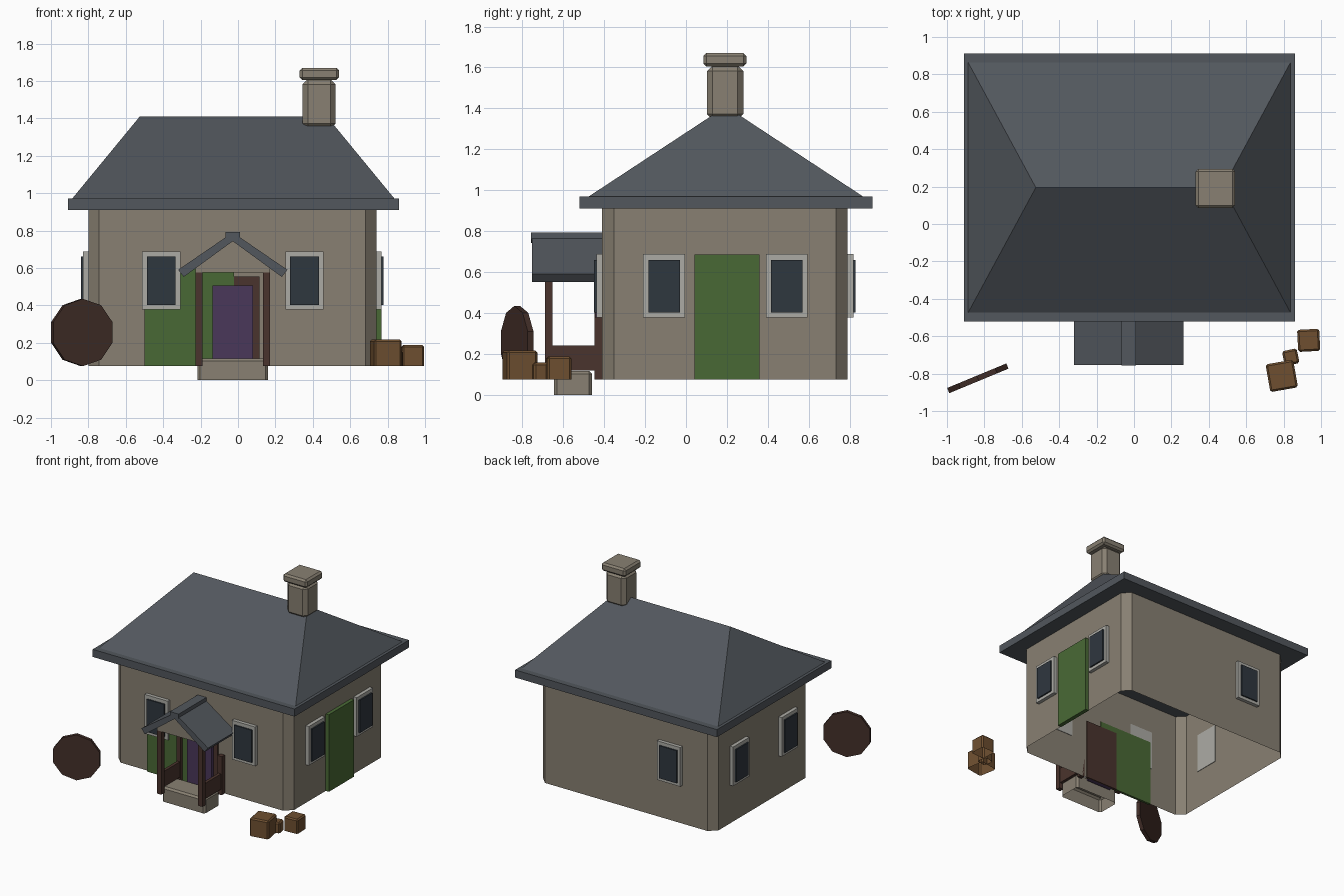
import bpy, bmesh, math
from mathutils import Matrix, Vector

if "Cube" in bpy.data.objects:
    bpy.data.objects.remove(bpy.data.objects["Cube"])


def material(name, r, g, b):
    def lin(c):
        c /= 255
        return c / 12.92 if c <= 0.04045 else ((c + 0.055) / 1.055) ** 2.4
    m = bpy.data.materials.new(name)
    m.diffuse_color = (lin(r), lin(g), lin(b), 1)
    m.use_nodes = True
    m.node_tree.nodes["Principled BSDF"].inputs["Base Color"].default_value = m.diffuse_color
    return m


STONE = material("stone", 136, 128, 114)
SLATE = material("slate", 82, 87, 93)
GREEN = material("green", 73, 105, 53)
TIMBER = material("timber", 74, 52, 45)
PURPLE = material("purple", 74, 55, 90)
GLASS = material("glass", 47, 55, 63)
TRIM = material("pale_trim", 172, 171, 165)
CRATE = material("crate_wood", 110, 79, 48)
DARK = material("dark_wood", 66, 46, 40)


def finish(name, bm, mat):
    bmesh.ops.recalc_face_normals(bm, faces=bm.faces)
    me = bpy.data.meshes.new(name)
    bm.to_mesh(me)
    bm.free()
    me.materials.append(mat)
    ob = bpy.data.objects.new(name, me)
    bpy.context.collection.objects.link(ob)
    return ob


def box(name, x, y, z, mat, bevel=0, turn=0, open_bottom=False):
    """Box from (min, max) pairs, with optional chamfer and turn about its own z."""
    bm = bmesh.new()
    size = [b - a for a, b in (x, y, z)]
    bmesh.ops.create_cube(bm, size=1, matrix=Matrix.Diagonal((*size, 1)))
    if open_bottom:
        bm.normal_update()
        bmesh.ops.delete(bm, geom=[f for f in bm.faces if f.normal.z < -0.9],
                         context='FACES_ONLY')
    if bevel:
        edges = [e for e in bm.edges if not e.is_boundary]
        bmesh.ops.bevel(bm, geom=edges, offset=bevel, segments=1,
                        affect='EDGES', profile=0.5)
    centre = Vector([(a + b) / 2 for a, b in (x, y, z)])
    bm.transform(Matrix.Translation(centre) @ Matrix.Rotation(math.radians(turn), 4, 'Z'))
    return finish(name, bm, mat)


def prism(name, points, y, mat):
    """Extrude an (x, z) profile along y."""
    bm = bmesh.new()
    face = bm.faces.new([bm.verts.new((px, y[0], pz)) for px, pz in points])
    ext = bmesh.ops.extrude_face_region(bm, geom=[face])["geom"]
    bmesh.ops.translate(bm, vec=(0, y[1] - y[0], 0),
                        verts=[v for v in ext if isinstance(v, bmesh.types.BMVert)])
    return finish(name, bm, mat)


X0, X1, Y0, Y1, BASE, EAVE = -0.80, 0.74, -0.41, 0.79, 0.075, 0.915

# Walls: open shell with chamfered corners
c = 0.057
plan = [(X0 + c, Y0), (X1 - c, Y0), (X1, Y0 + c), (X1, Y1 - c),
        (X1 - c, Y1), (X0 + c, Y1), (X0, Y1 - c), (X0, Y0 + c)]
bm = bmesh.new()
low = [bm.verts.new((px, py, BASE)) for px, py in plan]
high = [bm.verts.new((px, py, EAVE)) for px, py in plan]
for i in range(8):
    j = (i + 1) % 8
    bm.faces.new((low[i], low[j], high[j], high[i]))
finish("walls", bm, STONE)

# Roof: eave slab and hipped top
box("eave_slab", (-0.91, 0.86), (-0.52, 0.912), (0.91, 0.97), SLATE)
bm = bmesh.new()
a, b, d, e = [bm.verts.new((px, py, 0.969)) for px, py in
              ((-0.888, -0.476), (0.838, -0.476), (0.838, 0.866), (-0.888, 0.866))]
r0, r1 = bm.verts.new((-0.525, 0.195, 1.41)), bm.verts.new((0.475, 0.195, 1.41))
for f in ((a, b, r1, r0), (b, d, r1), (d, e, r0, r1), (e, a, r0), (e, d, b, a)):
    bm.faces.new(f)
finish("hip_roof", bm, SLATE)

# Chimney
box("chimney_stack", (0.345, 0.522), (0.102, 0.28), (1.345, 1.61), STONE, 0.028)
box("chimney_cap", (0.33, 0.54), (0.085, 0.295), (1.605, 1.67), STONE, 0.014)

# Windows: pale frame plate with proud glass; side is the wall they sit on
def window(side, centre):
    for part, half, z, out, mat in (("frame", 0.102, (0.378, 0.688), 0.028, TRIM),
                                    ("glass", 0.077, (0.402, 0.66), 0.039, GLASS)):
        span = (centre - half, centre + half)
        inset = 0.004 if part == "frame" else -0.01
        name = f"{side}_window_{part}"
        if side == "front":
            box(name, span, (Y0 - out, Y0 + inset), z, mat)
        elif side == "back":
            box(name, span, (Y1 - inset, Y1 + out), z, mat)
        elif side == "left":
            box(name, (X0 - out, X0 + inset), span, z, mat)
        else:
            box(name, (X1 - inset, X1 + out), span, z, mat)


for side, centres in (("front", (-0.41, 0.355)), ("back", (-0.42,)),
                      ("left", (-0.12, 0.49)), ("right", (-0.107, 0.492))):
    for centre in centres:
        window(side, centre)

# Doors and green panels
box("side_door", (X1 - 0.004, 0.768), (0.042, 0.358), (BASE, 0.685), GREEN)
box("front_green_panel", (-0.50, -0.022), (-0.425, -0.406), (BASE, 0.60), GREEN)
box("front_door_frame", (-0.17, 0.115), (-0.422, -0.402), (BASE, 0.553), TIMBER)
box("front_door", (-0.135, 0.08), (-0.443, -0.412), (BASE, 0.505), PURPLE)

# Porch: step, posts, side boards, gable and roof, mirrored about its centre line
PX = -0.028
box("porch_step", (-0.217, 0.16), (-0.645, -0.46), (0, 0.117), STONE, 0.014,
    open_bottom=True)
prism("porch_gable", [(PX - 0.2, 0.575), (PX + 0.2, 0.575), (PX + 0.2, 0.60),
                      (PX, 0.745), (PX - 0.2, 0.60)], (-0.69, -0.655), STONE)
for s, side in ((-1, "left"), (1, "right")):
    mid = PX + s * 0.18
    box(f"{side}_porch_post", (mid - 0.019, mid + 0.019), (-0.69, -0.653),
        (BASE, 0.576), TIMBER)
    box(f"{side}_wall_post", (mid - 0.019, mid + 0.019), (-0.447, Y0),
        (BASE, 0.576) if s < 0 else (BASE, 0.38), TIMBER)
    box(f"{side}_porch_board", (mid - 0.012, mid + 0.012), (-0.655, Y0),
        (0.12, 0.242), TIMBER)
    prism(f"{side}_porch_roof", [(PX, 0.79), (PX + s * 0.292, 0.59),
                                 (PX + s * 0.262, 0.552), (PX, 0.743)],
          (-0.753, Y0), SLATE)
prism("porch_ridge", [(PX - 0.038, 0.793), (PX + 0.038, 0.793), (PX + 0.038, 0.76),
                      (PX, 0.742), (PX - 0.038, 0.76)], (-0.757, Y0), SLATE)

# Ten-sided wooden disc standing on edge
bm = bmesh.new()
bmesh.ops.create_cone(bm, cap_ends=True, segments=10, radius1=0.18, radius2=0.18, depth=0.03)
top = max(bm.verts, key=lambda v: v.co.y).co
bm.transform(Matrix.Rotation(math.pi / 2 - math.atan2(top.y, top.x), 4, 'Z'))
bm.transform(Matrix.Translation((-0.835, -0.825, 0.255))
             @ Matrix.Rotation(math.radians(22.5), 4, 'Z')
             @ Matrix.Rotation(math.pi / 2, 4, 'X'))
finish("wooden_disc", bm, DARK)

# Crates: centre, width, top height and turn
for name, cx, cy, w, top, turn in (("large_crate", 0.79, -0.812, 0.15, 0.217, 10),
                                   ("medium_crate", 0.934, -0.622, 0.118, 0.188, 3),
                                   ("small_crate", 0.838, -0.712, 0.08, 0.157, 12)):
    box(name, (cx - w / 2, cx + w / 2), (cy - w / 2, cy + w / 2), (BASE, top),
        CRATE, 0.01, turn, open_bottom=True)
